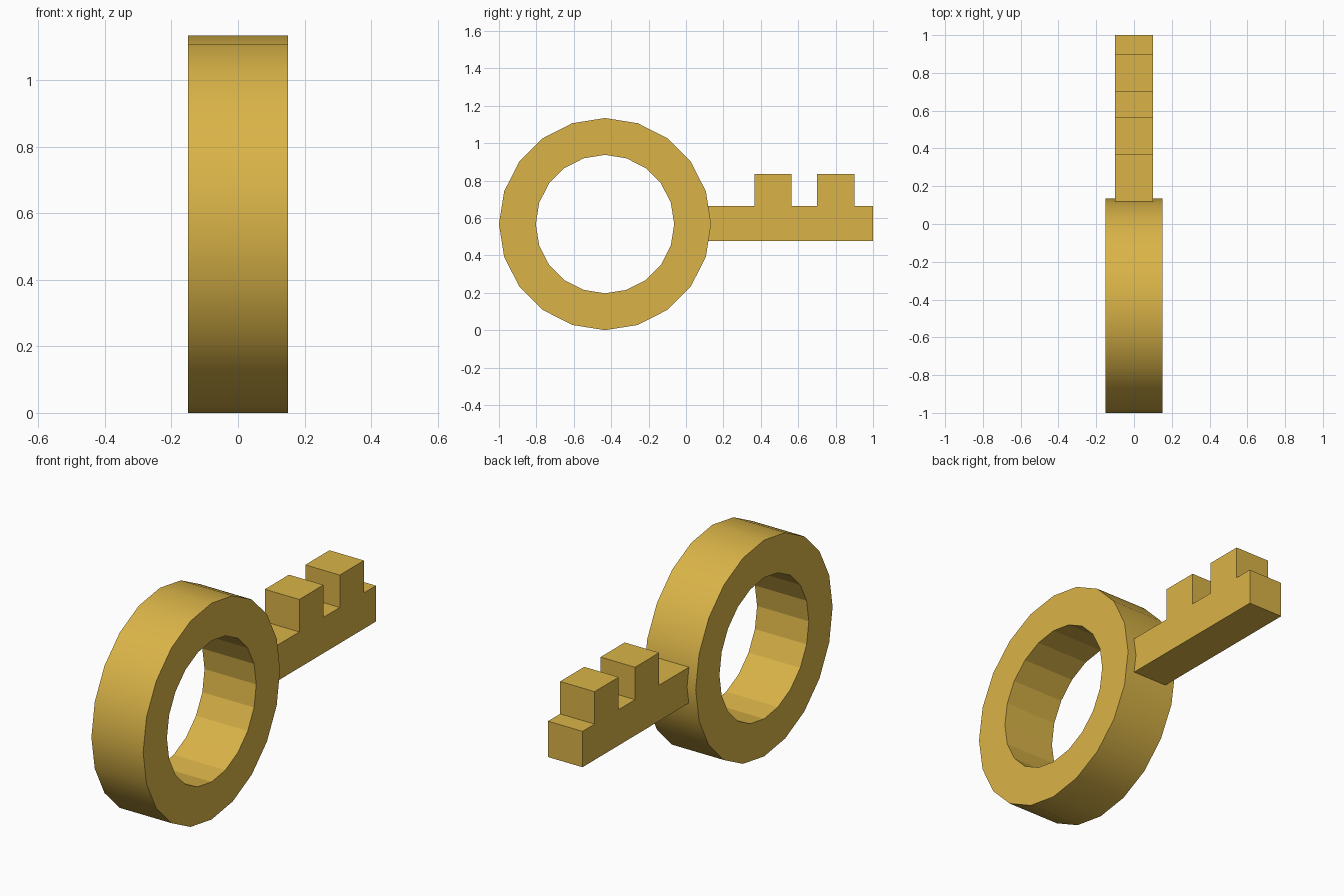
import bpy, bmesh
from math import sin, cos, tau

cube = bpy.data.objects.get("Cube")
if cube:
    bpy.data.objects.remove(cube, do_unlink=True)

# Single gold colour
GOLD = (0.70, 0.456, 0.065, 1.0)
gold = bpy.data.materials.new("gold")
gold.use_nodes = True
gold.diffuse_color = GOLD
gold.node_tree.nodes["Principled BSDF"].inputs["Base Color"].default_value = GOLD

SIDES = 20
CENTRE_Y, CENTRE_Z = -0.433, 0.567
OUTER, INNER = 0.567, 0.37


def finish(name, bm):
    bmesh.ops.recalc_face_normals(bm, faces=bm.faces[:])
    mesh = bpy.data.meshes.new(name)
    bm.to_mesh(mesh)
    bm.free()
    mesh.materials.append(gold)
    obj = bpy.data.objects.new(name, mesh)
    bpy.context.collection.objects.link(obj)
    return obj


def circle(bm, radius, x):
    return [bm.verts.new((x, CENTRE_Y + radius * sin(tau * i / SIDES),
                          CENTRE_Z + radius * cos(tau * i / SIDES)))
            for i in range(SIDES)]


# Ring handle: smooth outer band, faceted bore, flat sides
bm = bmesh.new()
loops = [circle(bm, r, x) for r, x in
         ((OUTER, -0.15), (OUTER, 0.15), (INNER, 0.15), (INNER, -0.15))]
for k in range(4):
    a, b = loops[k], loops[(k + 1) % 4]
    for i in range(SIDES):
        j = (i + 1) % SIDES
        face = bm.faces.new((a[i], a[j], b[j], b[i]))
        face.smooth = k == 0
for edge in bm.edges:
    if not all(f.smooth for f in edge.link_faces):
        edge.smooth = False
finish("ring_handle", bm)

# Toothed shaft: one side profile (y, z) pulled across the width
LOW, HIGH, TOOTH = 0.477, 0.665, 0.835
START, END, HALF_WIDTH = -0.03, 1.0, 0.1
profile = [(START, LOW), (END, LOW), (END, HIGH)]
for tooth_start in (0.70, 0.365):
    tooth_end = tooth_start + 0.2
    profile += [(tooth_end, HIGH), (tooth_end, TOOTH),
                (tooth_start, TOOTH), (tooth_start, HIGH)]
profile.append((START, HIGH))

bm = bmesh.new()
side = bm.faces.new([bm.verts.new((-HALF_WIDTH, y, z)) for y, z in profile])
pulled = bmesh.ops.extrude_face_region(bm, geom=[side], use_keep_orig=True)
verts = [v for v in pulled["geom"] if isinstance(v, bmesh.types.BMVert)]
bmesh.ops.translate(bm, verts=verts, vec=(2 * HALF_WIDTH, 0, 0))
finish("toothed_shaft", bm)
